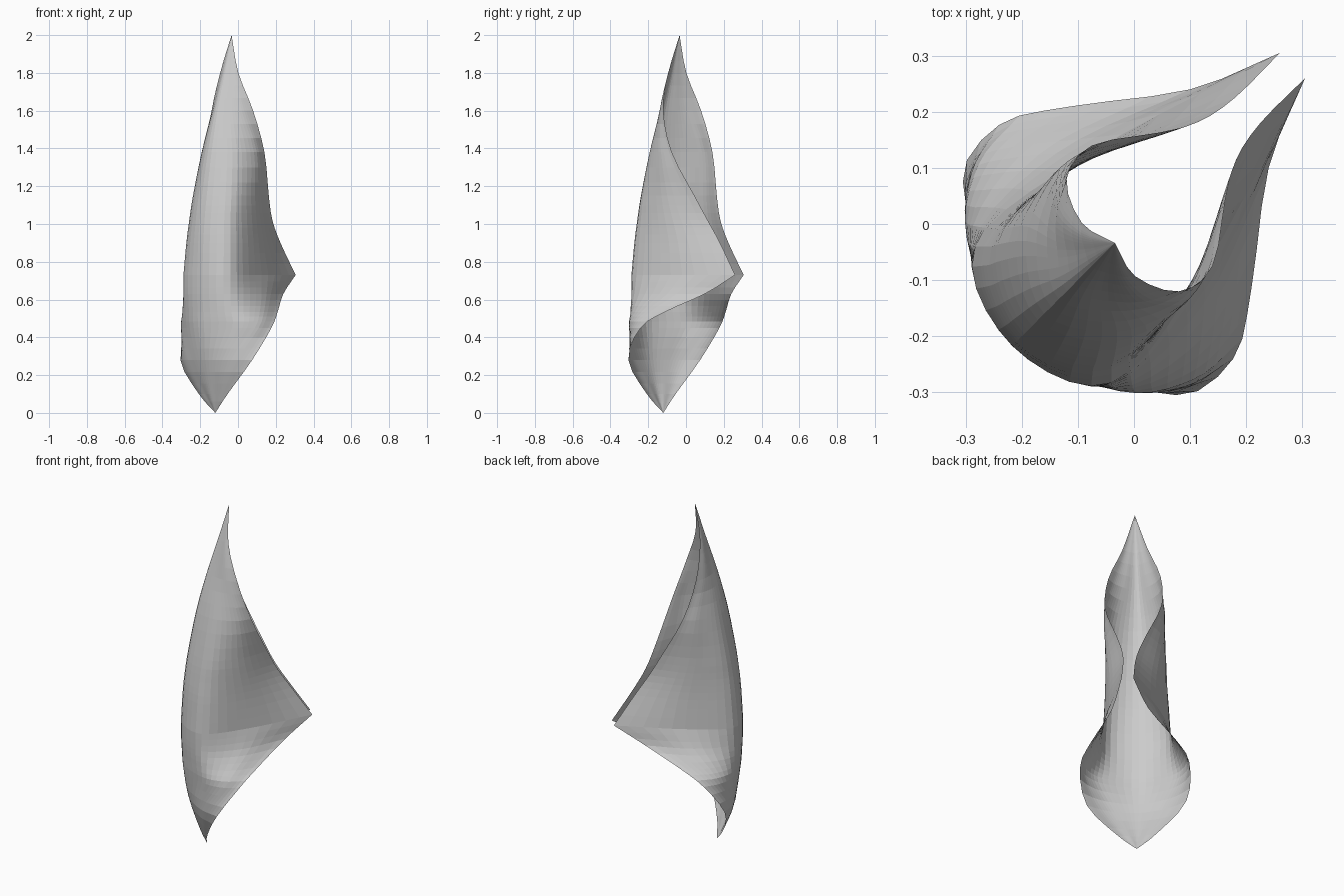
import bpy, bmesh
from mathutils import Vector

if "Cube" in bpy.data.objects:
    bpy.data.objects.remove(bpy.data.objects["Cube"])

# Horizontal half-sections: z, spine (x = y), side point, inner bend, free edge
LOWER = [
    (0.00, -.120, (-.120, -.120), (-.120, -.120), (-.120, -.120)),
    (0.10, -.150, (-.172, -.115), (-.193, -.085), (-.207, -.055)),
    (0.28, -.190, (-.255, -.100), (-.290, -.020), (-.305, .075)),
    (0.45, -.210, (-.295, -.030), (-.290, .090), (-.240, .177)),
    (0.535, -.214, (-.294, -.035), (-.235, .115), (-.110, .210)),
    (0.63, -.217, (-.288, -.040), (-.140, .125), (.100, .240)),
    (0.73, -.217, (-.283, -.040), (-.080, .125), (.260, .305)),
]
UPPER = [
    LOWER[-1],
    (0.90, -.211, (-.268, -.040), (-.090, .110), (.180, .225)),
    (1.02, -.203, (-.254, -.040), (-.110, .098), (.115, .182)),
    (1.15, -.190, (-.236, -.035), (-.130, .090), (.045, .163)),
    (1.38, -.160, (-.192, -.030), (-.145, .085), (-.075, .140)),
    (1.60, -.120, (-.137, -.045), (-.138, .020), (-.120, .080)),
    (1.80, -.076, (-.088, -.045), (-.094, -.020), (-.093, .002)),
    (2.00, -.034, (-.034, -.034), (-.034, -.034), (-.034, -.034)),
]


def spline(pts, steps):
    """Smooth curve through points, with extrapolated ends."""
    p = [2 * pts[0] - pts[1]] + pts + [2 * pts[-1] - pts[-2]]
    out = []
    for i in range(1, len(p) - 2):
        a, b, c, d = p[i - 1:i + 3]
        for k in range(steps):
            t = k / steps
            out.append(0.5 * (2 * b + (c - a) * t + (2 * a - 5 * b + 4 * c - d) * t * t
                              + (3 * b - a - 3 * c + d) * t ** 3))
    return out + [pts[-1].copy()]


def rails(stations):
    """Run the four guide curves up through the stations."""
    cols = [[Vector((s, s, z)) for z, s, m, n, e in stations]]
    for j in (2, 3, 4):
        cols.append([Vector((*st[j], st[0])) for st in stations])
    return list(zip(*[spline(c, 3) for c in cols]))


# Folded petal: sections mirrored across the x = y plane
rows = rails(LOWER) + rails(UPPER)[1:]
bm = bmesh.new()
grid = []
for spine, side, bend, edge in rows:
    mirrored = [Vector((p.y, p.x, p.z)) for p in (edge, bend, side)]
    curve = spline(mirrored + [spine, side, bend, edge], 5)
    grid.append([bm.verts.new(p) for p in curve])
for r0, r1 in zip(grid, grid[1:]):
    for i in range(len(r0) - 1):
        bm.faces.new((r0[i + 1], r0[i], r1[i], r1[i + 1]))
bmesh.ops.remove_doubles(bm, verts=bm.verts, dist=0.0005)
bmesh.ops.recalc_face_normals(bm, faces=bm.faces)

mesh = bpy.data.meshes.new("folded_petal")
bm.to_mesh(mesh)
bm.free()
petal = bpy.data.objects.new("folded_petal", mesh)
bpy.context.collection.objects.link(petal)
